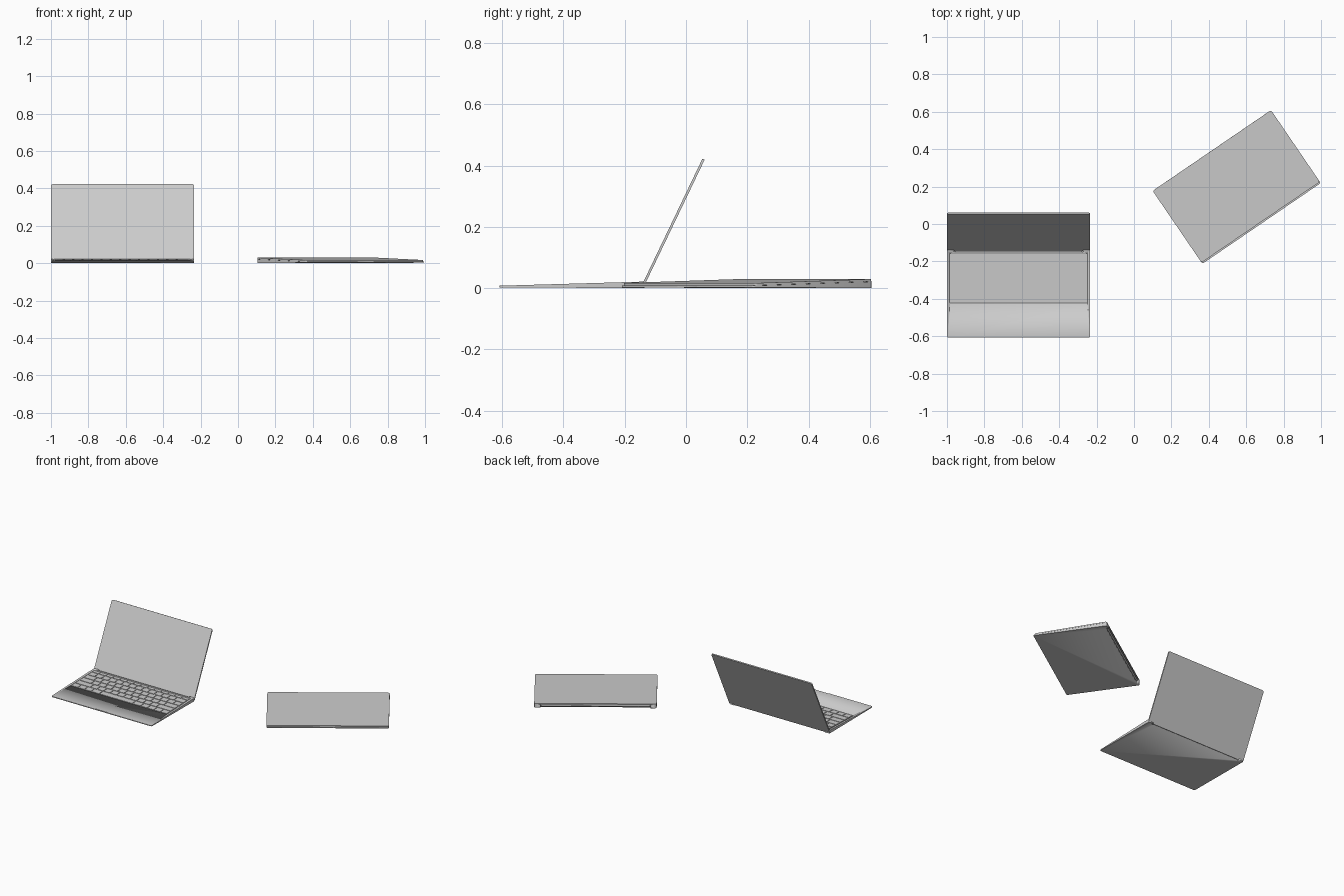
import bpy, bmesh, math
from mathutils import Matrix

if "Cube" in bpy.data.objects:
    bpy.data.objects.remove(bpy.data.objects["Cube"])

W, D = 0.766, 0.472          # footprint of one laptop
LID_L, LID_T = 0.464, 0.008  # lid length and thickness
HALF = W / 2


def top(y):                  # sloped top deck of the wedge base
    return 0.008 + 0.0135 * y / D


def bottom(y):
    return 0.003 * max(0, 1 - y / D)


def rounded_rect(x0, x1, y0, y1, r, n=4):
    pts = []
    corners = [(x1 - r, y1 - r), (x0 + r, y1 - r), (x0 + r, y0 + r), (x1 - r, y0 + r)]
    for i, (cx, cy) in enumerate(corners):
        for k in range(n + 1):
            a = math.pi / 2 * (i + k / n)
            pts.append((cx + r * math.cos(a), cy + r * math.sin(a)))
    return pts


def add_prism(bm, pts, zlow, zhigh):
    lo = [bm.verts.new((x, y, zlow(y))) for x, y in pts]
    hi = [bm.verts.new((x, y, zhigh(y))) for x, y in pts]
    bm.faces.new(lo[::-1])
    bm.faces.new(hi)
    for i in range(len(pts)):
        j = (i + 1) % len(pts)
        bm.faces.new((lo[i], lo[j], hi[j], hi[i]))


def finish(bm, name, smooth=False):
    bmesh.ops.recalc_face_normals(bm, faces=bm.faces)
    me = bpy.data.meshes.new(name)
    bm.to_mesh(me)
    bm.free()
    ob = bpy.data.objects.new(name, me)
    bpy.context.collection.objects.link(ob)
    if smooth:
        bpy.ops.object.select_all(action='DESELECT')
        ob.select_set(True)
        bpy.context.view_layer.objects.active = ob
        bpy.ops.object.shade_smooth_by_angle(angle=math.radians(35))
    return ob


def prism(name, pts, zlow, zhigh):
    bm = bmesh.new()
    add_prism(bm, pts, zlow, zhigh)
    return finish(bm, name, smooth=True)


def cut(ob, cutter):
    mod = ob.modifiers.new("cut", 'BOOLEAN')
    mod.operation = 'DIFFERENCE'
    mod.solver = 'EXACT'
    mod.object = cutter
    bpy.ops.object.select_all(action='DESELECT')
    ob.select_set(True)
    bpy.context.view_layer.objects.active = ob
    bpy.ops.object.modifier_apply(modifier=mod.name)
    bpy.data.objects.remove(cutter)


# Key widths per row, back row first
ROWS = [
    (0.6, [1] * 14),
    (1, [1] * 13 + [1.5]),
    (1, [1.5] + [1] * 13),
    (1, [1.75] + [1] * 11 + [1.75]),
    (1, [2.25] + [1] * 10 + [2.25]),
    (1, [1, 1, 1, 1.25, 5, 1.25, 1, 1, 1, 1]),
]
KX, KY0, KY1 = 0.369, 0.186, 0.450


def build_laptop(prefix, place, pivot_y, pivot_z, lid_angle):
    parts = []

    # Wedge base with keyboard well, hinge notch and front finger scoop
    base = prism(prefix + "_base", rounded_rect(-HALF, HALF, 0, D, 0.01), bottom, top)
    cut(base, prism("well", rounded_rect(-KX, KX, KY0, KY1, 0.004),
                    lambda y: top(y) - 0.004, lambda y: top(y) + 0.02))
    cut(base, prism("notch", rounded_rect(-0.345, 0.345, 0.459, 0.52, 0.003),
                    lambda y: -0.02, lambda y: 0.05))
    cut(base, prism("scoop", [(-0.055, -0.02), (0.055, -0.02), (0.055, 0), (0.045, 0.004),
                              (-0.045, 0.004), (-0.055, 0)],
                    lambda y: 0.0045, lambda y: 0.05))
    parts.append(base)

    # Keyboard keys
    bm = bmesh.new()
    gap, edge = 0.0025, 0.004
    unit_y = (KY1 - KY0 - 2 * edge) / sum(h for h, _ in ROWS)
    y = KY1 - edge
    for h, widths in ROWS:
        unit_x = 2 * (KX - edge) / sum(widths)
        x = -KX + edge
        for w in widths:
            add_prism(bm, rounded_rect(x + gap, x + w * unit_x - gap,
                                       y - h * unit_y + gap, y - gap, 0.003, 2),
                      lambda v: top(v) - 0.0045, lambda v: top(v) - 0.0004)
            x += w * unit_x
        y -= h * unit_y
    parts.append(finish(bm, prefix + "_keys"))

    # Hinge barrel
    bm = bmesh.new()
    bmesh.ops.create_cone(bm, cap_ends=True, segments=20, radius1=0.006, radius2=0.006,
                          depth=0.68, matrix=Matrix.Translation((0, 0.463, 0.0125))
                          @ Matrix.Rotation(math.pi / 2, 4, 'Y'))
    parts.append(finish(bm, prefix + "_hinge", smooth=True))

    # Lid, modelled flat from its hinge edge and then swung about it
    lid = prism(prefix + "_lid", rounded_rect(-HALF, HALF, 0, LID_L, 0.01),
                lambda y: -LID_T, lambda y: 0)
    lid.data.transform(Matrix.Translation((0, pivot_y, pivot_z))
                       @ Matrix.Rotation(lid_angle, 4, 'X'))
    parts.append(lid)

    for ob in parts:
        ob.data.transform(place)


# Open laptop on the left
build_laptop("open_laptop", Matrix.Translation((-1 + HALF, -0.608, 0)),
             0.461, 0.004, math.radians(64.4))

# Closed laptop on the right, turned on the table
build_laptop("closed_laptop",
             Matrix.Translation((0.549, 0.198, 0)) @ Matrix.Rotation(math.radians(34.3), 4, 'Z')
             @ Matrix.Translation((0, -D / 2, 0)),
             D, top(D) + 0.0005, math.pi + math.atan(0.0135 / D))
